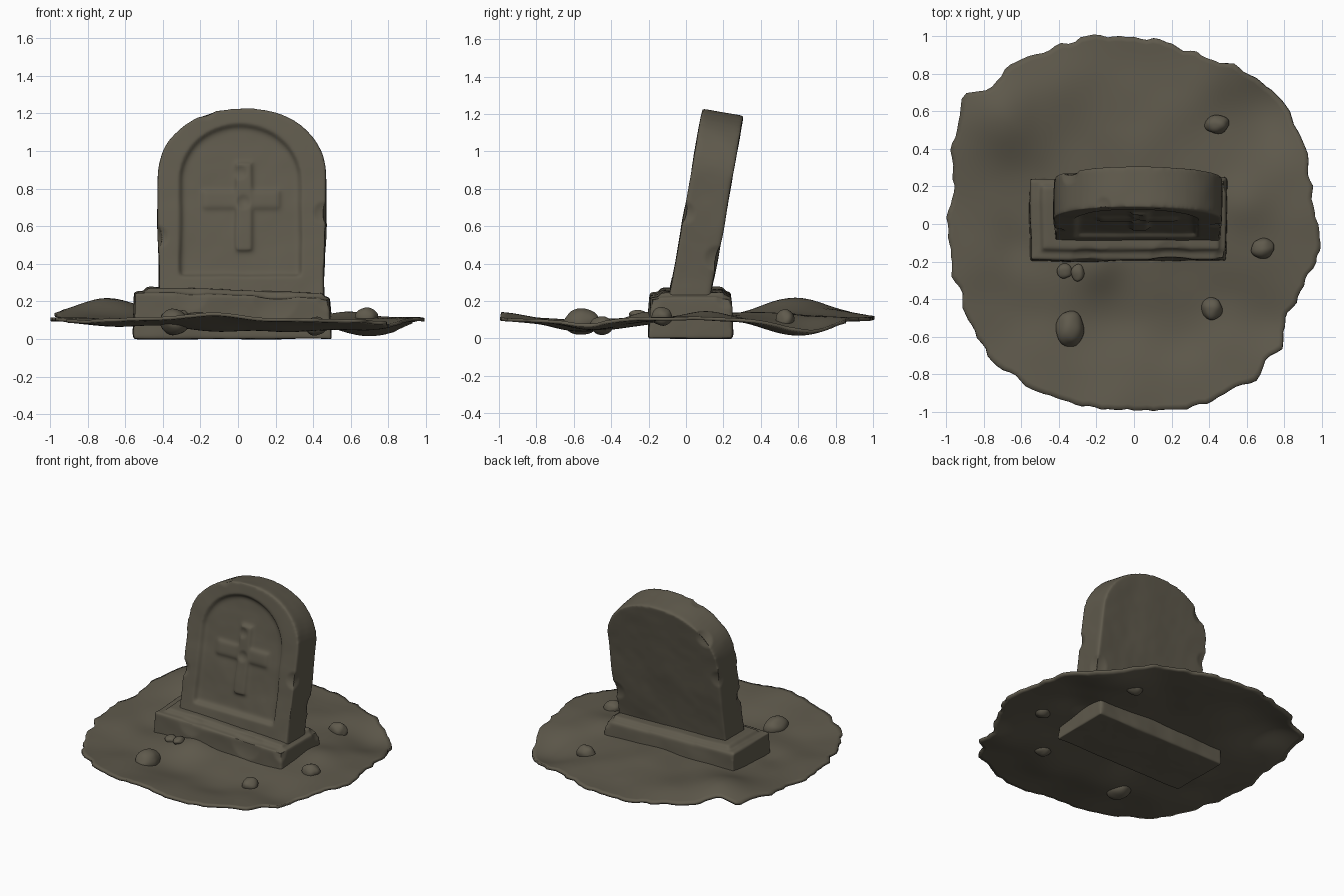
import bpy, bmesh, math
from mathutils import Vector, Matrix, noise

if "Cube" in bpy.data.objects:
    bpy.data.objects.remove(bpy.data.objects["Cube"])

stone_mat = bpy.data.materials.new("mossy grey brown")
stone_mat.diffuse_color = (0.115, 0.102, 0.073, 1)
stone_mat.use_nodes = True
stone_mat.node_tree.nodes["Principled BSDF"].inputs["Base Color"].default_value = stone_mat.diffuse_color


def make(name, bm):
    bmesh.ops.recalc_face_normals(bm, faces=bm.faces[:])
    me = bpy.data.meshes.new(name)
    bm.to_mesh(me)
    bm.free()
    ob = bpy.data.objects.new(name, me)
    bpy.context.collection.objects.link(ob)
    me.materials.append(stone_mat)
    me.shade_smooth()
    return ob


def box(bm, x0, x1, y0, y1, z0, z1, taper=0.0):
    res = bmesh.ops.create_cube(bm, size=1)
    for v in res["verts"]:
        t = taper if v.co.z > 0 else 0
        sx, sy = (1 if v.co.x > 0 else -1), (1 if v.co.y > 0 else -1)
        v.co = Vector(((x1 if sx > 0 else x0) - sx * t,
                       (y1 if sy > 0 else y0) - sy * t,
                       z1 if v.co.z > 0 else z0))


def weather(ob, voxel, smooth, amount, dents=()):
    """Remesh into one worn lump, then roughen and dent its surface."""
    m = ob.modifiers.new("remesh", 'REMESH')
    m.mode, m.voxel_size = 'VOXEL', voxel
    m = ob.modifiers.new("smooth", 'SMOOTH')
    m.factor, m.iterations = 0.5, smooth
    deps = bpy.context.evaluated_depsgraph_get()
    me = bpy.data.meshes.new_from_object(ob.evaluated_get(deps))
    ob.modifiers.clear()
    ob.data = me
    moved = []
    for v in me.vertices:
        d = amount * (noise.noise(v.co * 4) + 0.2 * noise.noise(v.co * 12))
        for p, r, depth in dents:
            k = (v.co - Vector(p)).length / r
            if k < 1:
                d -= depth * (1 - k * k)
        moved.append(v.co + v.normal * d)
    for v, co in zip(me.vertices, moved):
        v.co = co
    me.materials.clear()
    me.materials.append(stone_mat)
    me.shade_smooth()


def drop_hidden(ob, rule):
    """Remove surface buried inside a neighbouring part."""
    bm = bmesh.new()
    bm.from_mesh(ob.data)
    bmesh.ops.delete(bm, geom=[v for v in bm.verts if rule(v.co)], context='VERTS')
    bm.to_mesh(ob.data)
    bm.free()


def arch(cx, lo_half, half, z0, z_spring, z_top, power=2.0, n=32):
    pts = [(cx - lo_half, z0)]
    for i in range(n + 1):
        a = math.pi * (1 - i / n)
        c, s = math.cos(a), math.sin(a)
        pts.append((cx + half * math.copysign(abs(c) ** (2 / power), c),
                    z_spring + (z_top - z_spring) * abs(s) ** (2 / power)))
    return pts + [(cx + lo_half, z0)]


# headstone: arched slab with a sunken arched panel and a raised cross
bm = bmesh.new()
outer = arch(0.02, 0.438, 0.45, 0.15, 0.85, 1.225, 2.15)
rim = arch(0.012, 0.325, 0.325, 0.315, 0.84, 1.14)
inner = arch(0.012, 0.312, 0.305, 0.33, 0.84, 1.12)
loops = [[bm.verts.new((x, y, z)) for x, z in pts] for pts, y in
         ((outer, 0.11), (outer, -0.11), (rim, -0.11), (inner, -0.08))]
for a, b in zip(loops, loops[1:]):
    for i in range(len(a)):
        j = (i + 1) % len(a)
        bm.faces.new((a[i], a[j], b[j], b[i]))
bm.faces.new(loops[0])
bm.faces.new(loops[-1])
box(bm, -0.01, 0.07, -0.1, -0.05, 0.46, 0.93)
box(bm, -0.18, 0.22, -0.095, -0.05, 0.69, 0.78)
headstone = make("headstone", bm)
weather(headstone, 0.011, 7, 0.007, [
    ((-0.43, -0.11, 0.53), 0.06, 0.02), ((0.46, -0.11, 0.66), 0.06, 0.015),
    ((-0.17, -0.1, 1.21), 0.05, 0.01), ((-0.35, 0.11, 1.09), 0.07, 0.02),
    ((0.45, 0.11, 0.45), 0.07, 0.015), ((-0.42, 0.11, 0.78), 0.06, 0.01),
    ((0.01, -0.1, 0.88), 0.04, 0.012), ((0.03, -0.1, 0.72), 0.04, 0.012)])
headstone.data.transform(Matrix.Translation((0, 0.015, 0.2)) @
                         Matrix.Rotation(math.radians(-10.3), 4, 'X') @
                         Matrix.Translation((0, 0, -0.2)))
drop_hidden(headstone, lambda c: c.z < 0.22)

# plinth: block with a worn upper step, slightly lower on the right
bm = bmesh.new()
box(bm, -0.56, 0.497, -0.203, 0.25, 0.0, 0.235, 0.01)
box(bm, -0.51, 0.475, -0.16, 0.225, 0.2, 0.26, 0.025)
for v in bm.verts:
    if v.co.z > 0.1:
        v.co.z -= 0.03 * v.co.x
plinth = make("plinth", bm)
weather(plinth, 0.011, 6, 0.008, [
    ((0.2, -0.2, 0.22), 0.12, 0.015), ((-0.25, -0.2, 0.24), 0.09, 0.01),
    ((0.49, -0.2, 0.22), 0.07, 0.015), ((0.49, 0.22, 0.22), 0.06, 0.015)])
drop_hidden(plinth, lambda c: c.z > 0.2 and -0.39 < c.x < 0.43 and -0.05 < c.y < 0.1)

# ground: thin wavy sheet with a ragged rim
RIM = [(0.99, -0.07), (0.94, 0.15), (0.91, 0.4), (0.79, 0.65), (0.62, 0.8),
       (0.4, 0.88), (0.2, 0.95), (-0.2, 1.0), (-0.4, 0.95), (-0.55, 0.89),
       (-0.8, 0.70), (-0.9, 0.69), (-0.95, 0.5), (-0.96, 0.2), (-0.99, 0.0),
       (-0.96, -0.25), (-0.89, -0.48), (-0.78, -0.7), (-0.5, -0.9),
       (-0.3, -0.95), (0.05, -0.99), (0.4, -0.95), (0.6, -0.84),
       (0.79, -0.65), (0.79, -0.5), (0.9, -0.35)]
polar = sorted((math.atan2(y, x) % math.tau, math.hypot(x, y)) for x, y in RIM)
polar = [(polar[-1][0] - math.tau, polar[-1][1])] + polar + \
        [(polar[0][0] + math.tau, polar[0][1])]
HILLS = [(-0.70, 0.58, 0.25, 0.10), (0.70, 0.60, 0.22, -0.085),
         (0.30, -0.50, 0.30, -0.055), (-0.15, -0.52, 0.25, -0.05),
         (0.72, -0.50, 0.2, -0.04), (-0.15, -0.97, 0.25, 0.025),
         (0.0, 0.35, 0.3, 0.025), (0.6, 0.1, 0.14, 0.03),
         (-0.62, -0.12, 0.12, -0.02), (-0.35, 0.76, 0.2, 0.03),
         (-0.65, -0.5, 0.22, -0.03), (-0.2, -0.22, 0.13, 0.04)]


def rim_radius(a):
    for (a0, r0), (a1, r1) in zip(polar, polar[1:]):
        if a0 <= a <= a1:
            return r0 + (r1 - r0) * (a - a0) / (a1 - a0)
    return 0.95


def ground_z(x, y):
    z = 0.105 + 0.01 * noise.noise(Vector((x * 4, y * 4, 3)))
    return z + sum(h * math.exp(-((x - cx) ** 2 + (y - cy) ** 2) / (s * s))
                   for cx, cy, s, h in HILLS)


bm = bmesh.new()
RINGS, SEGS = 36, 180
centre = bm.verts.new((0, 0, ground_z(0, 0)))
prev = None
for k in range(1, RINGS + 1):
    ring = []
    for i in range(SEGS):
        a = math.tau * i / SEGS
        t = k / RINGS
        ragged = 0.03 * noise.noise(Vector((math.cos(a) * 12, math.sin(a) * 12, 1)))
        r = t * (rim_radius(a) + ragged * t ** 6)
        x, y = r * math.cos(a), r * math.sin(a)
        ring.append(bm.verts.new((x, y, ground_z(x, y))))
    for i in range(SEGS):
        j = (i + 1) % SEGS
        if prev:
            bm.faces.new((prev[i], ring[i], ring[j], prev[j]))
        else:
            bm.faces.new((centre, ring[i], ring[j]))
    prev = ring
ground = make("ground", bm)
drop_hidden(ground, lambda c: abs(c.x + 0.03) < 0.48 and abs(c.y - 0.023) < 0.18)
sol = ground.modifiers.new("thickness", 'SOLIDIFY')
sol.thickness, sol.offset = 0.018, 0

# rocks half sunk in the ground
ROCKS = [(-0.34, -0.56, 0.075, 0.095, 0.07), (0.44, 0.53, 0.065, 0.05, 0.055),
         (0.685, -0.13, 0.06, 0.055, 0.05), (0.415, -0.45, 0.055, 0.06, 0.05),
         (-0.30, -0.26, 0.035, 0.045, 0.025), (-0.37, -0.25, 0.04, 0.04, 0.025)]
for n, (x, y, sx, sy, sz) in enumerate(ROCKS):
    bm = bmesh.new()
    bmesh.ops.create_icosphere(bm, subdivisions=4, radius=1)
    z = ground_z(x, y) + 0.015
    for v in bm.verts:
        f = 1 + 0.12 * noise.noise(v.co * 1.1 + Vector((n * 5, 0, 0)))
        v.co = Vector((x + v.co.x * sx * f, y + v.co.y * sy * f, z + v.co.z * sz * f))
    make("rock_%d" % (n + 1), bm)
